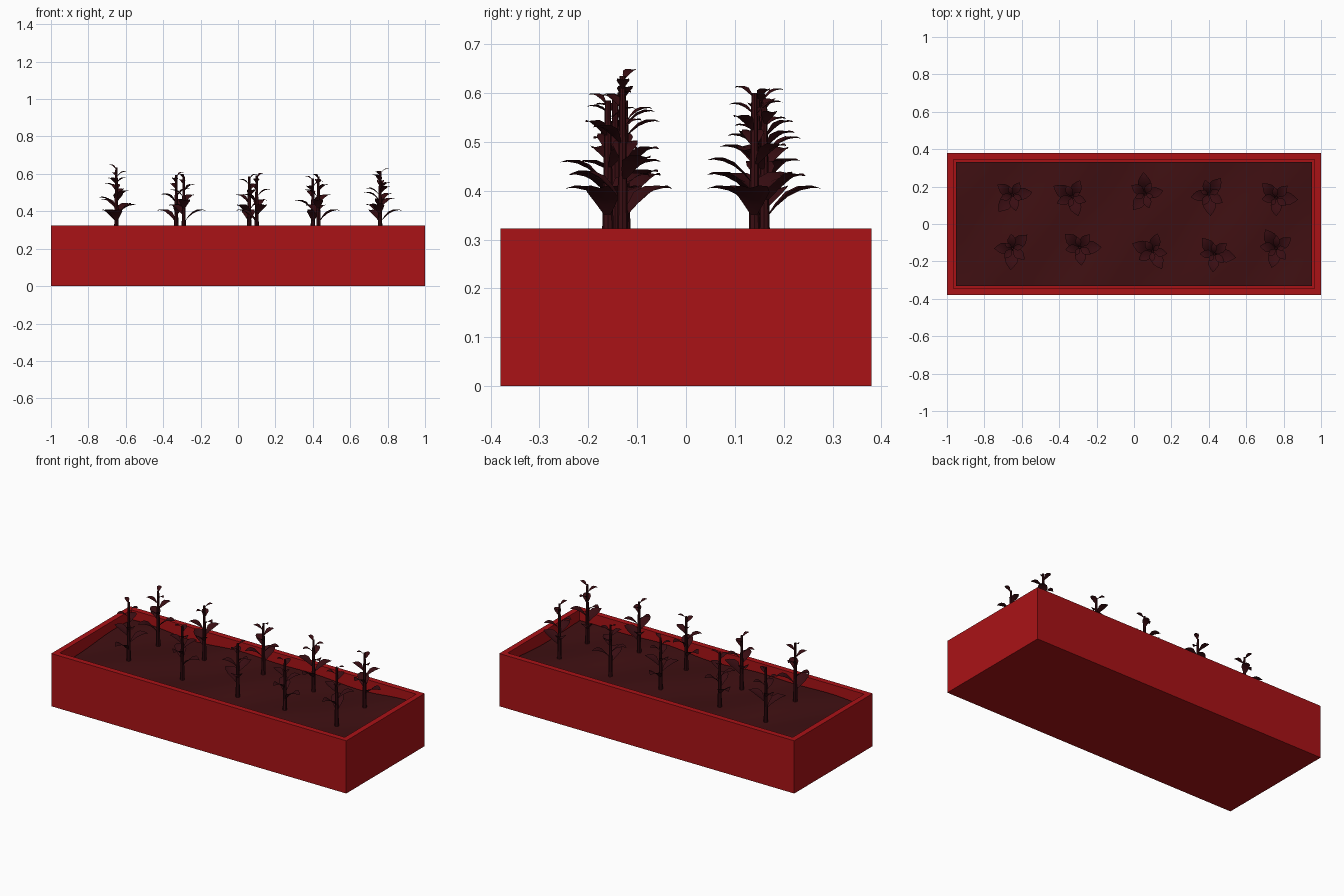
import bpy, bmesh, math
from mathutils import Vector, Matrix

if "Cube" in bpy.data.objects:
    bpy.data.objects.remove(bpy.data.objects["Cube"])


def material(name, rgb):
    m = bpy.data.materials.new(name)
    m.diffuse_color = (*rgb, 1)
    m.use_nodes = True
    m.node_tree.nodes["Principled BSDF"].inputs["Base Color"].default_value = m.diffuse_color
    return m


RED = material("red_paint", (0.40, 0.006, 0.008))
DARK = material("dark_soil", (0.05, 0.005, 0.006))
PLANT = material("dark_foliage", (0.04, 0.004, 0.006))


def finish(name, bm, mat, smooth=None):
    bmesh.ops.recalc_face_normals(bm, faces=bm.faces)
    me = bpy.data.meshes.new(name)
    bm.to_mesh(me)
    bm.free()
    me.materials.append(mat)
    ob = bpy.data.objects.new(name, me)
    bpy.context.collection.objects.link(ob)
    if smooth:
        bpy.ops.object.select_all(action='DESELECT')
        ob.select_set(True)
        bpy.context.view_layer.objects.active = ob
        bpy.ops.object.shade_smooth_by_angle(angle=math.radians(smooth))
    return ob


# Planter box: a block whose top is inset and pushed down
W, D, H, WALL = 1.0, 0.38, 0.323, 0.048
bm = bmesh.new()
bmesh.ops.create_cube(bm, size=1, matrix=Matrix.Translation((0, 0, H / 2))
                      @ Matrix.Diagonal((2 * W, 2 * D, H, 1)))
top = max(bm.faces, key=lambda f: f.calc_center_median().z)
bmesh.ops.inset_region(bm, faces=[top], thickness=WALL)
hole = bmesh.ops.extrude_face_region(bm, geom=[top])
bmesh.ops.translate(bm, vec=(0, 0, -0.27),
                    verts=[v for v in hole["geom"] if isinstance(v, bmesh.types.BMVert)])
if top.is_valid:
    bmesh.ops.delete(bm, geom=[top], context='FACES_ONLY')
finish("planter_box", bm, RED)


# Soil: gently rolling surface that fills the box
def soil_z(x, y):
    return 0.266 + 0.007 * math.sin(6 * x + 5 * y) + 0.006 * math.sin(11 * x - 9 * y + 1)


bm = bmesh.new()
bmesh.ops.create_grid(bm, x_segments=44, y_segments=18, size=1,
                      matrix=Matrix.Diagonal((W - WALL, D - WALL, 1, 1)))
for v in bm.verts:
    v.co.z = soil_z(v.co.x, v.co.y)
finish("soil", bm, DARK, 60)

# Leaf outline: distance along, half width, arch height (fractions of length)
LEAF = [(0.0, 0.03, 0.0), (0.2, 0.17, 0.15), (0.42, 0.29, 0.27),
        (0.65, 0.27, 0.33), (0.85, 0.14, 0.33), (1.0, 0.0, 0.29)]


def add_leaf(bm, base, heading, length, rise):
    rot = Matrix.Translation(base) @ Matrix.Rotation(heading, 4, 'Z') @ Matrix.Rotation(-rise, 4, 'Y')
    prev = None
    for t, w, h in LEAF:
        pts = [(t, s * w, h + 0.28 * abs(s) * w) for s in ((-1, 0, 1) if w else (0,))]
        row = [bm.verts.new(rot @ (Vector(p) * length)) for p in pts]
        if prev:
            for i in range(2):
                if len(row) == 3:
                    bm.faces.new((prev[i], prev[i + 1], row[i + 1], row[i]))
                else:
                    bm.faces.new((prev[i], prev[i + 1], row[0]))
        prev = row


def add_plant(name, x, y, tip, turn):
    bm = bmesh.new()
    bottom = soil_z(x, y) - 0.02
    stem_top = tip - 0.025
    # stem
    bmesh.ops.create_cone(bm, cap_ends=True, segments=8, radius1=0.013, radius2=0.006,
                          depth=stem_top - bottom,
                          matrix=Matrix.Translation((x, y, (bottom + stem_top) / 2)))
    # spiral of leaves, shrinking towards the tip
    n = 8
    for i in range(n):
        f = i / (n - 1)
        z = 0.345 + (stem_top - 0.352) * f
        a = math.radians(turn + 137.5 * i)
        length = 0.122 - 0.077 * f
        add_leaf(bm, (x + 0.005 * math.cos(a), y + 0.005 * math.sin(a), z), a,
                 length, math.radians(12 - 5 * f))
    finish(name, bm, PLANT, 40)


# Two rows of five seedlings: x, y, tip height, first leaf direction
PLANTS = [(-0.65, 0.155, 0.62, 230), (-0.33, 0.145, 0.62, 150), (0.06, 0.16, 0.61, 95),
          (0.40, 0.16, 0.60, 275), (0.76, 0.14, 0.625, 355),
          (-0.65, -0.13, 0.66, 265), (-0.29, -0.125, 0.61, 0), (0.10, -0.145, 0.615, 160),
          (0.43, -0.16, 0.61, 350), (0.76, -0.13, 0.64, 120)]
for k, p in enumerate(PLANTS):
    add_plant(f"seedling_{k + 1}", *p)
